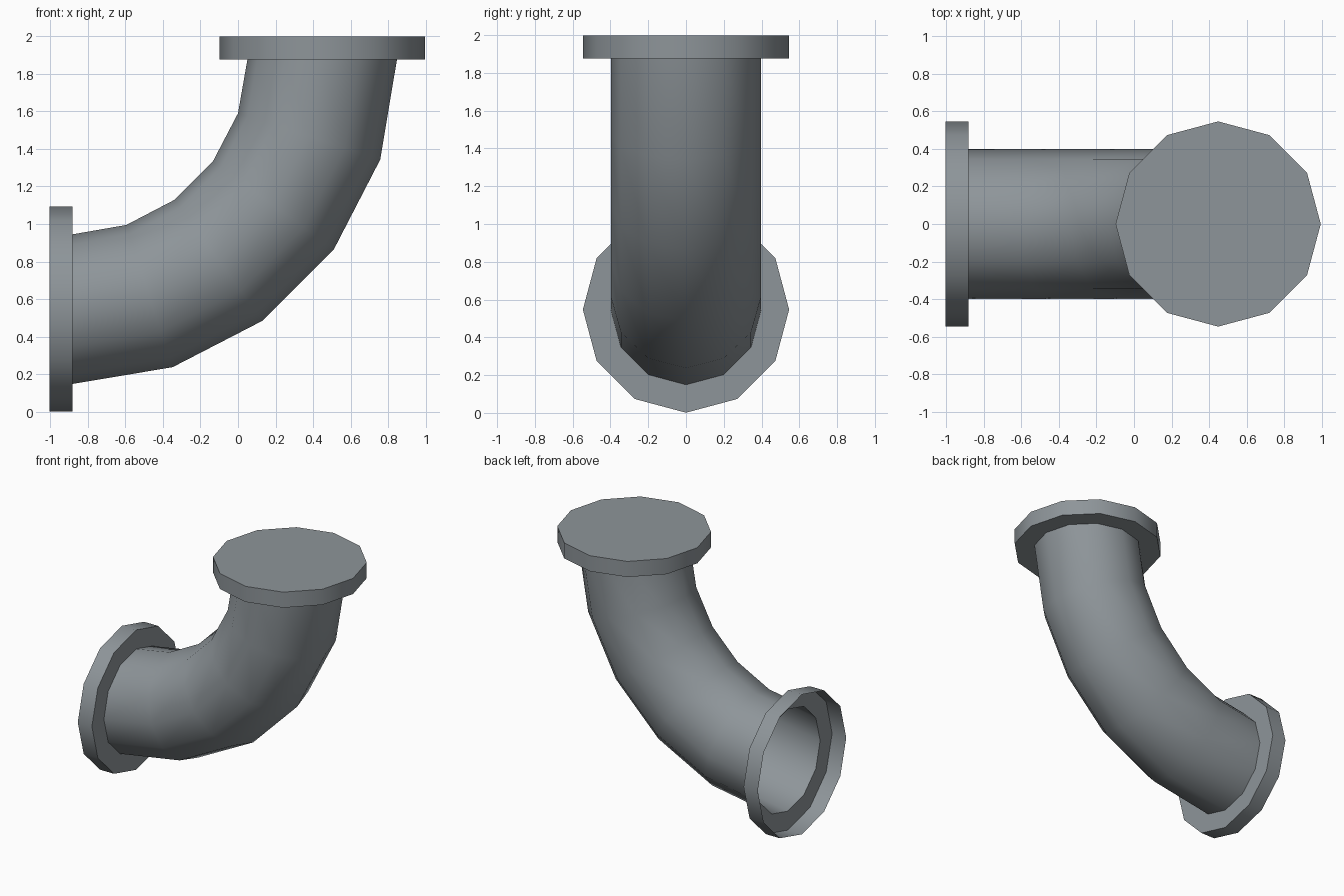
import bpy, bmesh, math
from mathutils import Vector

if "Cube" in bpy.data.objects:
    bpy.data.objects.remove(bpy.data.objects["Cube"])

SIDES = 12
BEND = Vector((-0.88, 0, 1.875))  # centre of the bend
BEND_R = 1.328                    # bend radius along the pipe centreline
PIPE_R, FLANGE_R, FLANGE_T = 0.398, 0.546, 0.122

steel = bpy.data.materials.new("dark_steel")
steel.diffuse_color = (0.27, 0.30, 0.32, 1)
steel.use_nodes = True
steel.node_tree.nodes["Principled BSDF"].inputs["Base Color"].default_value = steel.diffuse_color


def ring(angle, radius, along=0.0):
    """12-sided section at a bend angle, shifted along the pipe direction."""
    out = Vector((math.sin(angle), 0, -math.cos(angle)))
    fwd = Vector((math.cos(angle), 0, math.sin(angle)))
    side = Vector((0, 1, 0))
    # the bend is slightly flatter in its middle
    mid = BEND + out * (BEND_R - 0.008 * math.sin(2 * angle)) + fwd * along
    steps = [2 * math.pi * i / SIDES for i in range(SIDES)]
    return [mid + (out * math.cos(t) + side * math.sin(t)) * radius for t in steps]


def loft(name, rings, cap_end=False):
    bm = bmesh.new()
    loops = [[bm.verts.new(p) for p in r] for r in rings]
    for a, b in zip(loops, loops[1:]):
        for i in range(SIDES):
            j = (i + 1) % SIDES
            bm.faces.new((a[j], a[i], b[i], b[j]))
    if cap_end:
        bm.faces.new(loops[-1][::-1])
    mesh = bpy.data.meshes.new(name)
    bm.normal_update()
    bm.to_mesh(mesh)
    bm.free()
    mesh.materials.append(steel)
    obj = bpy.data.objects.new(name, mesh)
    bpy.context.collection.objects.link(obj)
    bpy.ops.object.select_all(action='DESELECT')
    obj.select_set(True)
    bpy.context.view_layer.objects.active = obj
    bpy.ops.object.shade_smooth_by_angle(angle=math.radians(40))
    return obj


# Curved pipe: quarter turn in five segments
END = math.pi / 2
loft("elbow_pipe", [ring(END * i / 5, PIPE_R) for i in range(6)])

# Side flange: open collar with a flat shoulder
loft("side_flange", [ring(0, FLANGE_R, -FLANGE_T), ring(0, FLANGE_R), ring(0, PIPE_R)])

# Top flange: shoulder, rim and closed lid
loft("top_flange", [ring(END, PIPE_R), ring(END, FLANGE_R), ring(END, FLANGE_R, FLANGE_T)],
     cap_end=True)
